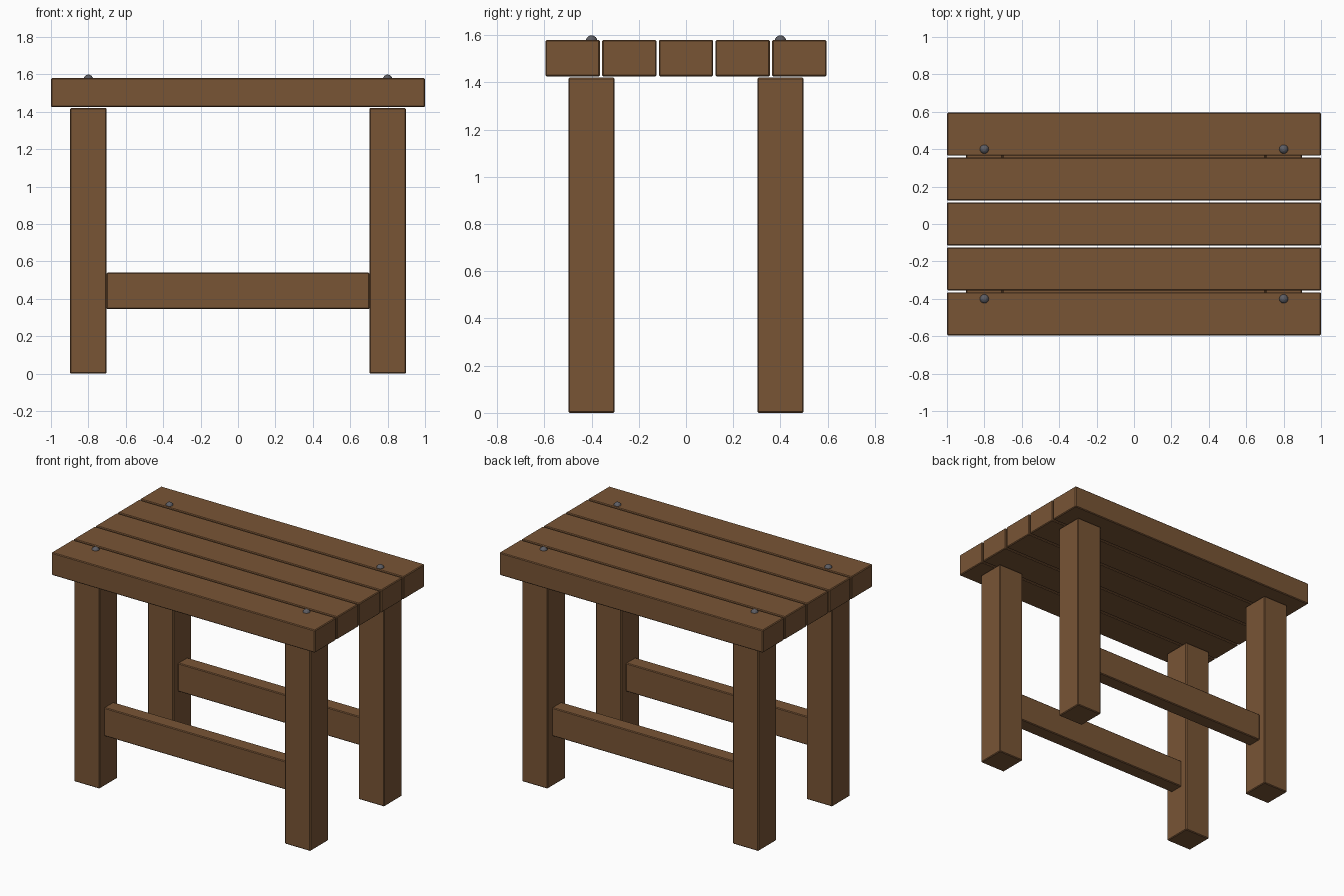
import bpy

if "Cube" in bpy.data.objects:
    bpy.data.objects.remove(bpy.data.objects["Cube"], do_unlink=True)


def make_material(name, rgb):
    mat = bpy.data.materials.new(name)
    mat.use_nodes = True
    color = (*rgb, 1.0)
    mat.diffuse_color = color
    mat.node_tree.nodes["Principled BSDF"].inputs["Base Color"].default_value = color
    return mat


wood = make_material("brown wood", (0.19, 0.09, 0.036))
steel = make_material("dark steel", (0.11, 0.11, 0.125))


def beam(name, center, size):
    """Wooden block with slightly eased edges."""
    bpy.ops.mesh.primitive_cube_add(size=1, location=center)
    obj = bpy.context.object
    obj.name = name
    obj.scale = size
    bpy.ops.object.transform_apply(location=False, rotation=False, scale=True)
    obj.data.materials.append(wood)
    bevel = obj.modifiers.new("eased edges", 'BEVEL')
    bevel.width = 0.005
    bevel.segments = 1
    return obj


# Five top planks
for i in range(5):
    beam(f"top_plank_{i + 1}", (0, (i - 2) * 0.24, 1.5025), (2.0, 0.23, 0.155))

for y, depth in ((-0.4, "front"), (0.4, "back")):
    # Rail between each pair of legs
    beam(f"{depth}_rail", (0, y, 0.4425), (1.405, 0.1, 0.195))
    for x, side in ((-0.8, "right"), (0.8, "left")):
        # Corner leg
        beam(f"{depth}_{side}_leg", (x, y, 0.71), (0.195, 0.195, 1.42))
        # Round bolt head above the leg
        bpy.ops.mesh.primitive_uv_sphere_add(segments=16, ring_count=8, radius=0.025,
                                             location=(x, y, 1.574))
        bolt = bpy.context.object
        bolt.name = f"{depth}_{side}_bolt"
        bolt.data.materials.append(steel)
